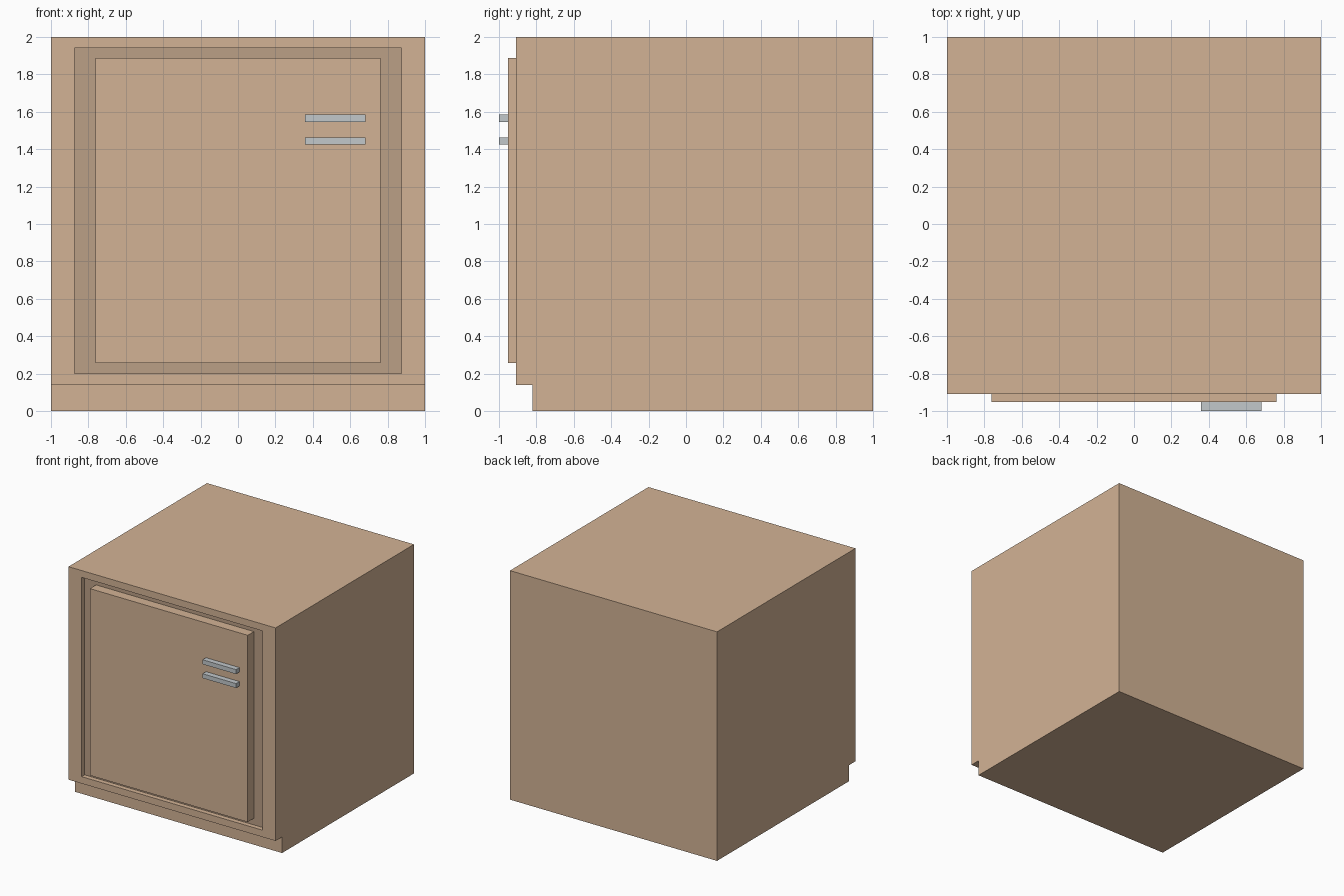
import bpy, bmesh

if "Cube" in bpy.data.objects:
    bpy.data.objects.remove(bpy.data.objects["Cube"])


def material(name, rgb):
    m = bpy.data.materials.new(name)
    m.diffuse_color = (*rgb, 1)
    m.use_nodes = True
    m.node_tree.nodes["Principled BSDF"].inputs["Base Color"].default_value = m.diffuse_color
    return m


WOOD = material("wood", (0.65, 0.45, 0.30))
DARK_WOOD = material("dark_wood", (0.50, 0.35, 0.24))
METAL = material("metal", (0.54, 0.58, 0.60))


def finish(name, bm, *mats):
    bmesh.ops.recalc_face_normals(bm, faces=bm.faces[:])
    mesh = bpy.data.meshes.new(name)
    bm.to_mesh(mesh)
    bm.free()
    for m in mats:
        mesh.materials.append(m)
    obj = bpy.data.objects.new(name, mesh)
    bpy.context.collection.objects.link(obj)
    return obj


def box(name, x, y, z, mat):
    bm = bmesh.new()
    bmesh.ops.create_cube(bm, size=1)
    for v in bm.verts:
        v.co = [(a + b) / 2 + c * (b - a) for (a, b), c in zip((x, y, z), v.co)]
    return finish(name, bm, mat)


# Cabinet body: side profile with toe kick, extruded across the width
FRONT, RECESS = -0.91, -0.868
profile = [(-0.82, 0), (1, 0), (1, 2), (FRONT, 2), (FRONT, 0.14), (-0.82, 0.14)]
bm = bmesh.new()
side = bm.faces.new([bm.verts.new((-1, y, z)) for y, z in profile])
ext = bmesh.ops.extrude_face_region(bm, geom=[side], use_keep_orig=True)
bmesh.ops.translate(bm, vec=(2, 0, 0),
                    verts=[g for g in ext["geom"] if isinstance(g, bmesh.types.BMVert)])
bmesh.ops.recalc_face_normals(bm, faces=bm.faces[:])

# Door recess: inset the front face, then inset again and sink it
panel = next(f for f in bm.faces if f.normal.y < -0.9 and f.calc_center_median().z > 0.5)
for depth in (FRONT, RECESS):
    bmesh.ops.inset_individual(bm, faces=[panel], thickness=0.02)
    for v in panel.verts:
        v.co = (-0.873 if v.co.x < 0 else 0.873, depth, 0.20 if v.co.z < 1 else 1.94)
panel.material_index = 1
finish("cabinet_body", bm, WOOD, DARK_WOOD)

# Door standing proud of the recess
box("door", (-0.763, 0.761), (-0.953, RECESS), (0.257, 1.888), WOOD)

# Pair of handle bars
for name, z in (("lower_handle", 1.424), ("upper_handle", 1.546)):
    box(name, (0.358, 0.681), (-1, -0.953), (z, z + 0.039), METAL)
